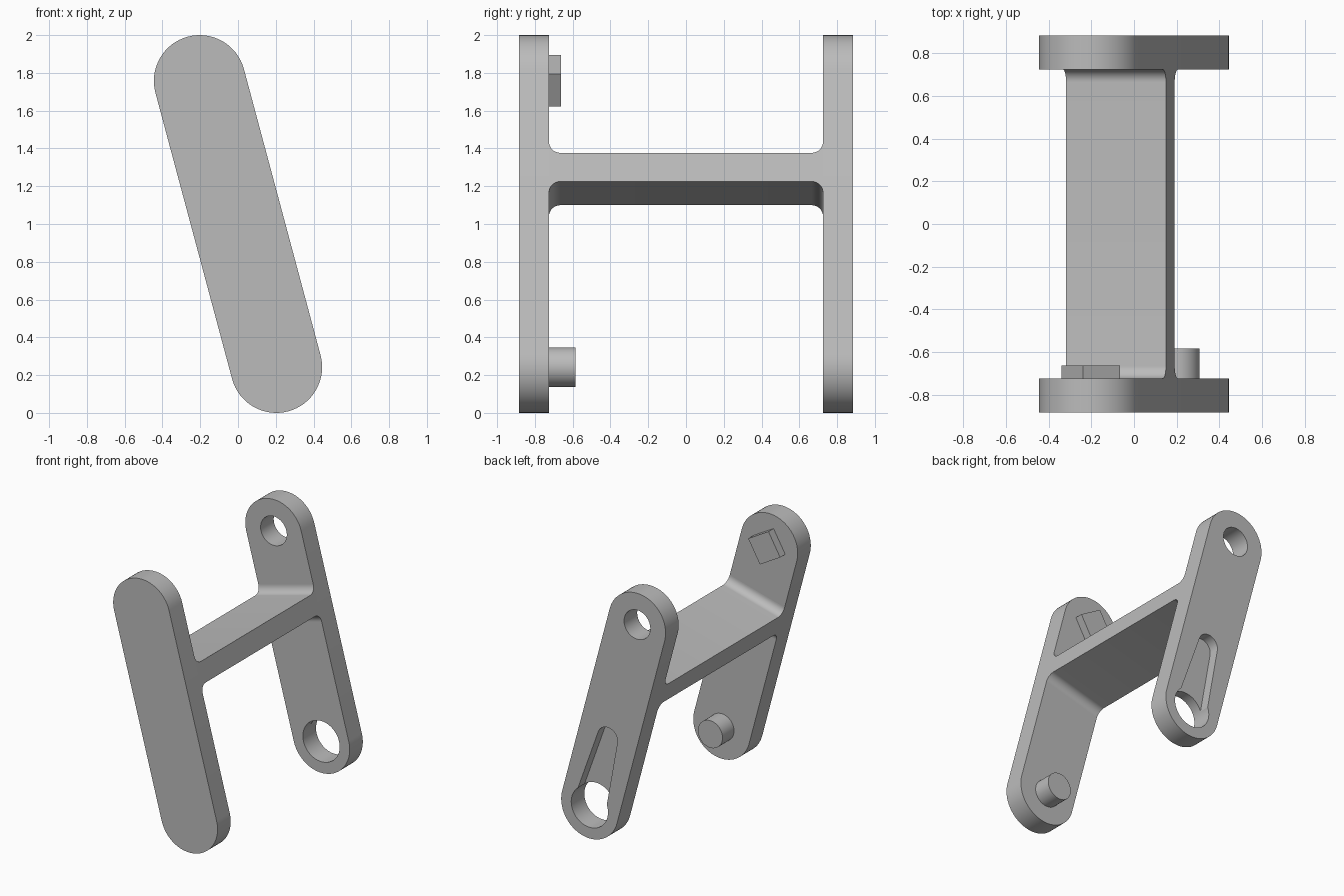
import bpy, bmesh
from math import sin, cos, pi, radians
from mathutils import Matrix

old = bpy.data.objects.get("Cube")
if old:
    bpy.data.objects.remove(old, do_unlink=True)

TILT = radians(15)
R = 0.2425                       # arm half width
H = (1 - R) / cos(TILT)          # arm centre to pivot
INNER, OUTER = 0.725, 0.885      # arm faces along y
PLACE = Matrix.Translation((0, 0, 1)) @ Matrix.Rotation(-TILT, 4, 'Y')

grey = bpy.data.materials.new("plain grey")
grey.use_nodes = True
colour = (0.5, 0.5, 0.5, 1)
grey.diffuse_color = colour
grey.node_tree.nodes["Principled BSDF"].inputs["Base Color"].default_value = colour


def arc(cx, cz, r, a0, a1, n=32):
    """Points on an arc, angles in degrees."""
    steps = [radians(a0 + (a1 - a0) * i / n) for i in range(n + 1)]
    return [(cx + r * cos(a), cz + r * sin(a)) for a in steps]


def circle(cx, cz, r, n=64):
    return arc(cx, cz, r, 0, 360, n)[:-1]


def prism(name, points, start, end, along='Y'):
    """Extrude an outline along y (points are x, z) or along x (points are y, z)."""
    def put(p, d):
        return (p[0], d, p[1]) if along == 'Y' else (d, p[0], p[1])
    bm = bmesh.new()
    a = [bm.verts.new(put(p, start)) for p in points]
    b = [bm.verts.new(put(p, end)) for p in points]
    bm.faces.new(a)
    bm.faces.new(b[::-1])
    for i in range(len(points)):
        j = (i + 1) % len(points)
        bm.faces.new((a[i], b[i], b[j], a[j]))
    bmesh.ops.recalc_face_normals(bm, faces=bm.faces[:])
    mesh = bpy.data.meshes.new(name)
    bm.to_mesh(mesh)
    bm.free()
    mesh.materials.append(grey)
    ob = bpy.data.objects.new(name, mesh)
    bpy.context.collection.objects.link(ob)
    ob.matrix_world = PLACE
    return ob


def activate(ob):
    bpy.ops.object.select_all(action='DESELECT')
    ob.select_set(True)
    bpy.context.view_layer.objects.active = ob


def cut(target, cutter):
    cutter.hide_render = True
    mod = target.modifiers.new("cut", 'BOOLEAN')
    mod.operation = 'DIFFERENCE'
    mod.solver = 'EXACT'
    mod.object = cutter
    activate(target)
    bpy.ops.object.modifier_apply(modifier=mod.name)
    bpy.data.objects.remove(cutter, do_unlink=True)


# Arms with rounded ends
outline = arc(0, H, R, 0, 180) + arc(0, -H, R, 180, 360)
front_arm = prism("front_arm", outline, -OUTER, -INNER)
back_arm = prism("back_arm", outline, INNER, OUTER)

# Round holes and tapered blind slot in the back arm
cut(back_arm, prism("top_hole_cutter", circle(0, H, 0.112), 0.6, 1))
cut(back_arm, prism("bottom_hole_cutter", circle(0, -H, 0.157), 0.6, 1))
slot = [(-0.135, -H), (0.135, -H)] + arc(0, 0.59 - H, 0.085, 5, 175, 24)
cut(back_arm, prism("slot_cutter", slot, 0.805, 1))

# Cross bar with filleted corners where it meets the arms
low, high, f = 0.168, 0.325, 0.06
edge = INNER - f
bar = (arc(edge, high + f, f, 0, -90, 12)
       + arc(-edge, high + f, f, 270, 180, 12)
       + arc(-edge, low - f, f, 180, 90, 12)
       + arc(edge, low - f, f, 90, 0, 12))
cross_bar = prism("cross_bar", bar, -R, R, along='X')

# Square peg and round pin inside the front arm
peg = prism("square_peg", circle(0, H, 0.1414, 4), -INNER, -0.663)
pin = prism("round_pin", circle(0, -H, 0.105), -INNER, -0.585)

for ob in (front_arm, back_arm, cross_bar, peg, pin):
    activate(ob)
    bpy.ops.object.shade_smooth_by_angle(angle=radians(30))
